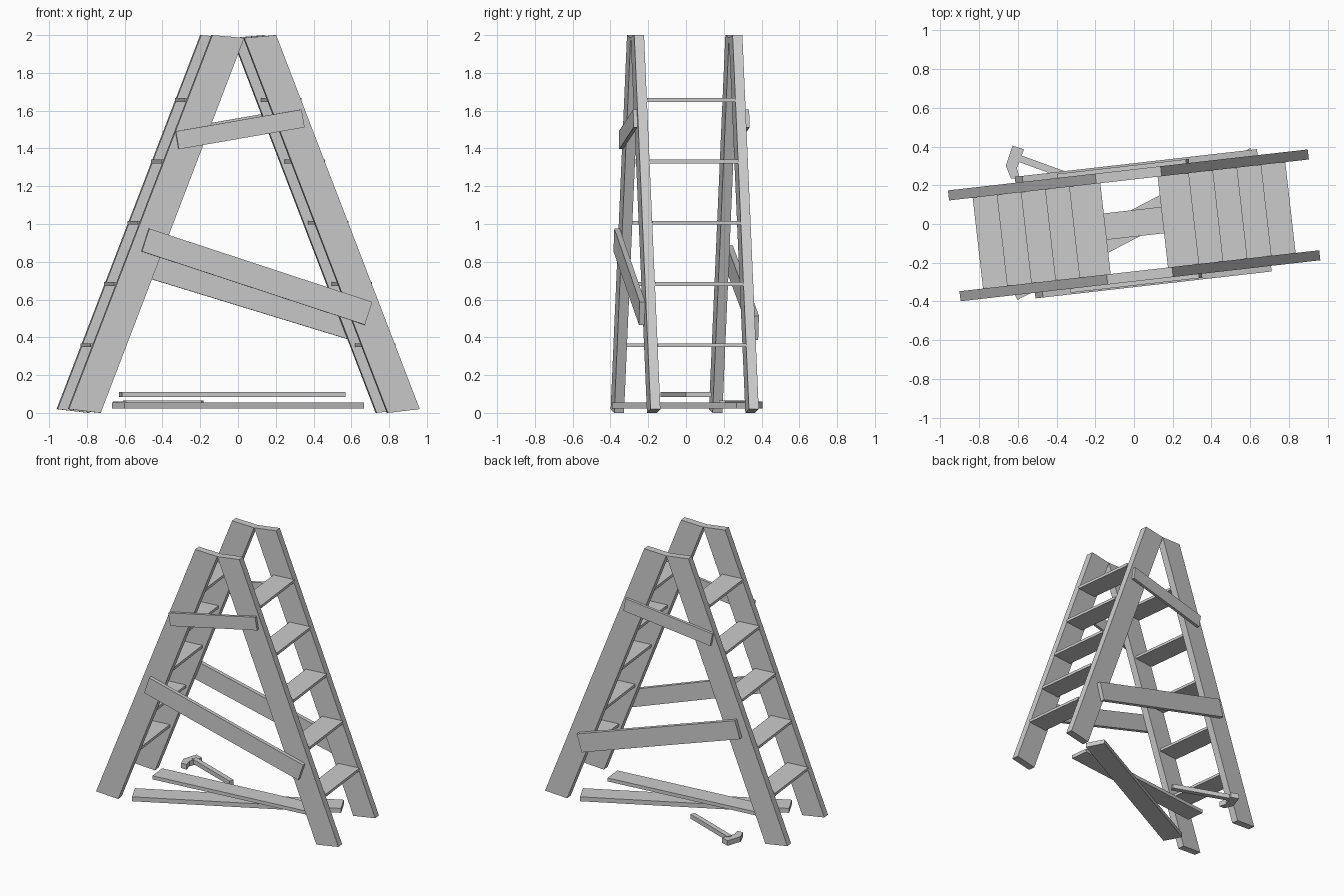
import bpy, bmesh
from math import radians, sin, cos
from mathutils import Matrix, Vector

if "Cube" in bpy.data.objects:
    bpy.data.objects.remove(bpy.data.objects["Cube"])

TURN = Matrix.Rotation(radians(6.5), 4, 'Z')   # whole ladder is turned slightly


def prism(name, outline, lo, hi, axis='Z', matrix=Matrix()):
    """Extrude a 2D outline along Z (outline is x,y) or Y (outline is x,z)."""
    bm = bmesh.new()
    place = (lambda u, v, d: (u, v, d)) if axis == 'Z' else (lambda u, v, d: (u, d, v))
    a = [bm.verts.new(place(u, v, lo)) for u, v in outline]
    b = [bm.verts.new(place(u, v, hi)) for u, v in outline]
    bm.faces.new(a)
    bm.faces.new(b)
    n = len(a)
    for i in range(n):
        j = (i + 1) % n
        bm.faces.new((a[i], a[j], b[j], b[i]))
    bm.transform(matrix)
    bmesh.ops.recalc_face_normals(bm, faces=bm.faces)
    mesh = bpy.data.meshes.new(name)
    bm.to_mesh(mesh)
    bm.free()
    ob = bpy.data.objects.new(name, mesh)
    bpy.context.collection.objects.link(ob)
    return ob


def plank(cx, cy, length, width, degrees):
    """Corners of a rotated rectangle."""
    c, s = cos(radians(degrees)), sin(radians(degrees))
    pts = []
    for u, v in ((-1, -1), (1, -1), (1, 1), (-1, 1)):
        u, v = u * length / 2, v * width / 2
        pts.append((cx + u * c - v * s, cy + u * s + v * c))
    return pts


# Four leaning rails
RAIL = [(0.0, 1.985), (0.17, 2.0), (0.935, 0.02), (0.765, 0.0)]
for depth, lo, hi in (("front", -0.295, -0.243), ("back", 0.229, 0.281)):
    for side, sx in (("left", -1), ("right", 1)):
        prism(f"{depth}_{side}_rail", [(sx * x, z) for x, z in RAIL],
              lo, hi, 'Y', TURN)

# Five steps on each side
for side, sx in (("left", -1), ("right", 1)):
    for i in range(5):
        z = 0.358 + i * 0.3245
        outer = 0.17 + 0.3864 * (2.0 - z) + 0.008
        prism(f"{side}_step_{i + 1}",
              plank(sx * (outer - 0.081), z, 0.162, 0.02, 0),
              -0.243, 0.229, 'Y', TURN)

# Braces nailed across the rails
upper = plank(-0.024, 1.501, 0.68, 0.096, 9.8)
prism("front_upper_brace", upper, -0.316, -0.295, 'Y', TURN)
prism("back_upper_brace", upper, 0.281, 0.302, 'Y', TURN)
prism("front_lower_brace", plank(0.065, 0.721, 1.25, 0.127, -18.1),
      -0.324, -0.295, 'Y', TURN)
prism("back_lower_brace", plank(0.045, 0.635, 1.275, 0.135, -16.9),
      0.281, 0.312, 'Y', TURN)

# Loose boards lying underneath
prism("lower_loose_board", plank(0, 0, 1.43, 0.14, 27.5), 0.022, 0.055)
prism("upper_loose_board", plank(-0.03, 0.0, 1.19, 0.137, 6.5), 0.085, 0.111)

# Hammer
prism("hammer_head", [(-0.627, 0.405), (-0.568, 0.385), (-0.605, 0.29),
                      (-0.59, 0.235), (-0.635, 0.235), (-0.662, 0.3)], 0.022, 0.06)
prism("hammer_handle", plank(-0.395, 0.267, 0.44, 0.036, -20), 0.032, 0.065)
